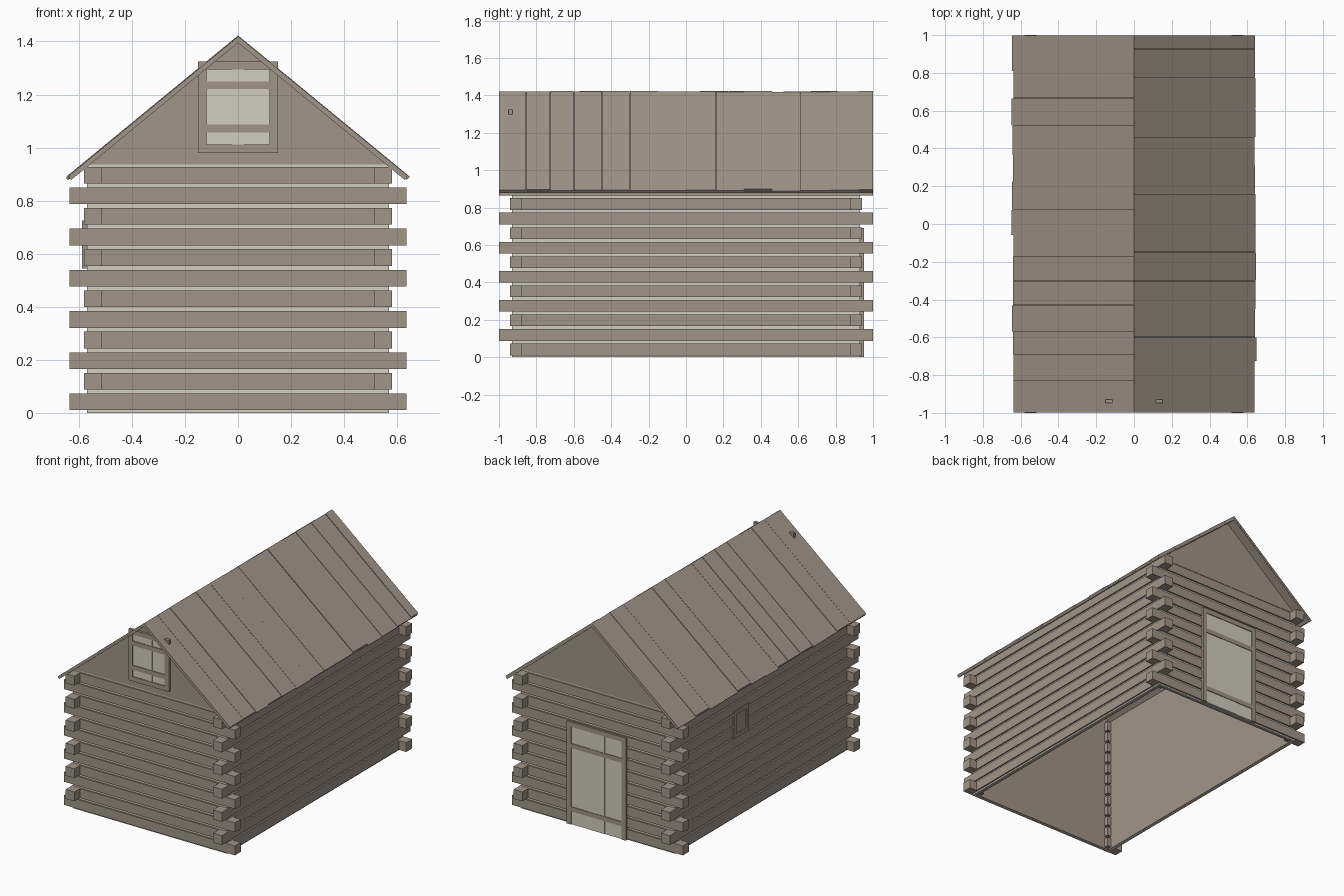
import bpy, bmesh, random

random.seed(4)
if "Cube" in bpy.data.objects:
    bpy.data.objects.remove(bpy.data.objects["Cube"])


def material(name, rgb):
    m = bpy.data.materials.new(name)
    m.use_nodes = True
    m.diffuse_color = (*rgb, 1)
    m.node_tree.nodes["Principled BSDF"].inputs["Base Color"].default_value = (*rgb, 1)
    return m


WOOD = material("weathered wood", (0.35, 0.30, 0.25))
CHINK = material("pale chinking", (0.64, 0.61, 0.52))


def prism(bm, profile, y0, y1):
    """Extrude an x-z profile along y."""
    a = [bm.verts.new((x, y0, z)) for x, z in profile]
    b = [bm.verts.new((x, y1, z)) for x, z in profile]
    n = len(a)
    bm.faces.new(a)
    bm.faces.new(b[::-1])
    for i in range(n):
        j = (i + 1) % n
        bm.faces.new((a[j], a[i], b[i], b[j]))


def box(bm, x0, x1, y0, y1, z0, z1):
    prism(bm, [(x0, z0), (x1, z0), (x1, z1), (x0, z1)], min(y0, y1), max(y0, y1))


def finish(name, bm, mat):
    bmesh.ops.recalc_face_normals(bm, faces=bm.faces)
    me = bpy.data.meshes.new(name)
    bm.to_mesh(me)
    bm.free()
    me.materials.append(mat)
    ob = bpy.data.objects.new(name, me)
    bpy.context.collection.objects.link(ob)
    return ob


SIDES = (-1, 1)
HX, HY = 0.58, 0.94          # outer log faces
TOP, PITCH, LOG = 0.937, 0.0777, 0.063

# Log courses: thin wall boards with full square ends crossing at the corners
walls, ends = bmesh.new(), bmesh.new()
for k in range(12):
    z0 = 0.01 + k * PITCH
    z1 = z0 + LOG
    ex, ey = (0.635, HY) if k % 2 == 0 else (HX, 1.0)
    for s in SIDES:
        box(walls, -0.515, 0.515, s * (HY - 0.03), s * HY, z0, z1)
        box(walls, s * (HX - 0.03), s * HX, -0.877, 0.877, z0, z1)
        for t in SIDES:
            box(ends, s * 0.515, s * ex, t * 0.877, t * ey, z0, z1)
finish("wall_logs", walls, WOOD)
finish("log_ends", ends, WOOD)

# Chinking behind the logs and the plain inner lining
chink, lining = bmesh.new(), bmesh.new()
for s in SIDES:
    box(chink, -0.57, 0.57, s * 0.915, s * 0.93, 0, TOP)
    box(chink, s * 0.555, s * 0.57, -0.915, 0.915, 0, TOP)
    box(lining, -0.55, 0.55, s * 0.905, s * 0.91, 0, TOP)
    box(lining, s * 0.545, s * 0.55, -0.905, 0.905, 0, TOP)
finish("chinking", chink, CHINK)
finish("inner_lining", lining, WOOD)

# Gable triangles
gables = bmesh.new()
for s in SIDES:
    y = sorted((s * 0.905, s * 0.932))
    prism(gables, [(-0.57, TOP), (0.57, TOP), (0, 1.397)], *y)
finish("gables", gables, WOOD)

# Roof: base slab on each slope, covered by slightly uneven planks
SLOPE = 0.822
CUTS = {
    1: [-1, -0.855, -0.725, -0.6, -0.45, -0.3, -0.15, 0, 0.16, 0.31, 0.46, 0.61, 0.775, 0.925, 1],
    -1: [-1, -0.83, -0.69, -0.57, -0.43, -0.3, -0.17, -0.06, 0.075, 0.225, 0.365, 0.52, 0.665, 0.81, 1],
}
slab, planks = bmesh.new(), bmesh.new()


def slope_board(bm, s, ridge, reach, thick, y0, y1):
    low = ridge - SLOPE * reach
    prism(bm, [(0, ridge), (s * reach, low), (s * (reach - thick * 0.5), low - thick * 0.6),
               (0, ridge - thick)], y0, y1)


for s in SIDES:
    slope_board(slab, s, 1.411, 0.637, 0.016, -0.998, 0.998)
    for y0, y1 in zip(CUTS[s], CUTS[s][1:]):
        lift = random.uniform(-0.003, 0.003)
        slope_board(planks, s, 1.42 + lift, 0.643 + random.uniform(-0.006, 0.006),
                    0.014, y0 + 0.001, y1 - 0.001)
finish("roof_slab", slab, WOOD)
finish("roof_planks", planks, WOOD)


def opening(name, half, z0, z1, face, back, w, bars, split, sill=True):
    """Framed board shutter or door on a gable wall; face is the outer y."""
    s = 1 if face > 0 else -1
    f, p, b = bmesh.new(), bmesh.new(), bmesh.new()
    for t in SIDES:
        box(f, t * (half - w), t * half, back, face, z0, z1)
    box(f, w - half, half - w, back, face, z1 - w, z1)
    if sill:
        box(f, w - half, half - w, back, face, z0, z0 + w)
    inner = half - w
    edges = [-inner, -split, split, inner]
    low = z0 + w if sill else z0
    for i in range(3):
        box(p, edges[i], edges[i + 1], back, face - s * (0.006 - 0.002 * (i % 2)), low, z1 - w)
    for c in bars:
        box(b, -inner, inner, back, face - s * 0.001, c - 0.015, c + 0.015)
    finish(name + "_frame", f, WOOD)
    finish(name + "_boards", p, CHINK)
    finish(name + "_crossbars", b, WOOD)


opening("loft_shutter", 0.15, 0.98, 1.325, -0.948, -0.928, 0.031, (1.072, 1.235), 0.023)
opening("back_door", 0.22, 0.002, 0.69, 0.952, 0.925, 0.032, (0.105, 0.53), 0.06, sill=False)

# Small shuttered window on the side wall
f = bmesh.new()
Y0, Y1, Z0, Z1, W = 0.17, 0.33, 0.545, 0.725, 0.025
for y in (Y0, Y1 - W):
    box(f, -0.588, -0.56, y, y + W, Z0, Z1)
for z in (Z0, Z1 - W):
    box(f, -0.588, -0.56, Y0 + W, Y1 - W, z, z + W)
box(f, -0.583, -0.56, Y0 + W, Y1 - W, Z0 + W, Z1 - W)
finish("side_window", f, WOOD)
